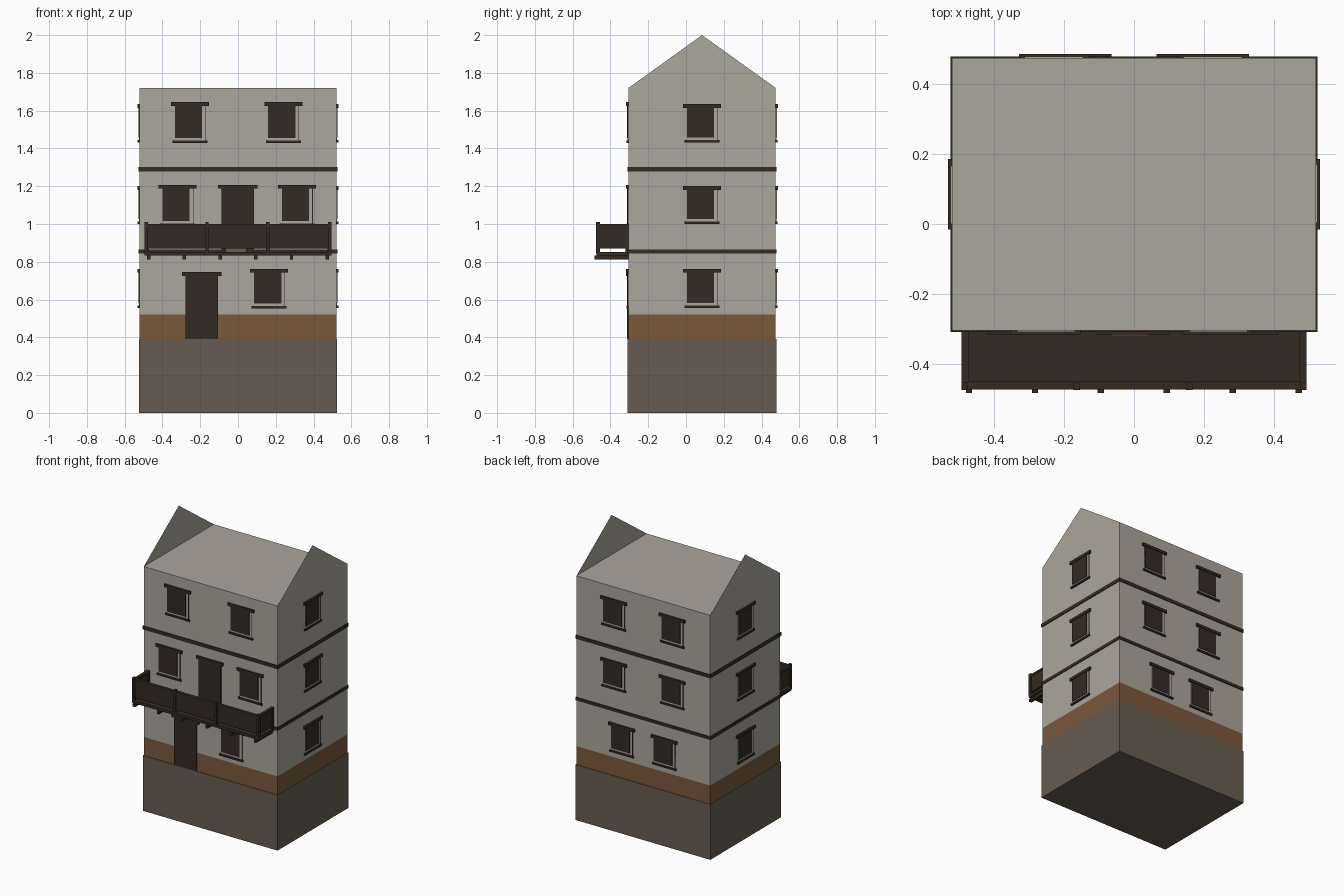
import bpy, bmesh
from mathutils import Matrix, Vector
from math import pi

if "Cube" in bpy.data.objects:
    bpy.data.objects.remove(bpy.data.objects["Cube"])


def material(name, rgb):
    m = bpy.data.materials.new(name)
    m.use_nodes = True
    m.diffuse_color = (*rgb, 1)
    bsdf = m.node_tree.nodes["Principled BSDF"]
    bsdf.inputs["Base Color"].default_value = (*rgb, 1)
    bsdf.inputs["Roughness"].default_value = 0.9
    return m


PLASTER = material("plaster", (0.41, 0.385, 0.325))
BROWN = material("brown_band", (0.195, 0.1, 0.044))
STONE = material("grey_stone", (0.133, 0.107, 0.08))
WOOD = material("dark_wood", (0.034, 0.024, 0.015))

X, FRONT, BACK = 0.521, -0.305, 0.475
MID = (FRONT + BACK) / 2
EAVE, RIDGE = 1.72, 2.0


def add_box(bm, lo, hi, matrix=Matrix()):
    lo, hi = Vector(lo), Vector(hi)
    scale = Matrix.Diagonal((*(hi - lo), 1))
    bmesh.ops.create_cube(bm, size=1, matrix=matrix @ Matrix.Translation((lo + hi) / 2) @ scale)


def finish(name, bm, mat):
    mesh = bpy.data.meshes.new(name)
    bm.to_mesh(mesh)
    bm.free()
    mesh.materials.append(mat)
    obj = bpy.data.objects.new(name, mesh)
    bpy.context.collection.objects.link(obj)
    return obj


def boxes(name, mat, spans, matrix=Matrix()):
    bm = bmesh.new()
    for lo, hi in spans:
        add_box(bm, lo, hi, matrix)
    return finish(name, bm, mat)


def slab(name, mat, z0, z1, grow=0.0):
    return boxes(name, mat, [((-X - grow, FRONT - grow, z0), (X + grow, BACK + grow, z1))])


# Main storeys
slab("stone_base", STONE, 0, 0.39, 0.004)
slab("brown_band", BROWN, 0.39, 0.52)
slab("upper_trim", WOOD, 1.278, 1.303, 0.005)
slab("lower_trim", WOOD, 0.844, 0.866, 0.005)

# Walls with a flat top and a thin gable at each end
bm = bmesh.new()
add_box(bm, (-X, FRONT, 0.52), (X, BACK, EAVE))
for side in (-1, 1):
    corners = [(FRONT, EAVE), (BACK, EAVE), (MID, RIDGE)][::side]
    bm.faces.new([bm.verts.new((side * X, y, z)) for y, z in corners])
finish("plaster_walls", bm, PLASTER)

# Wall frames: local x runs to the viewer's right, local -y points outwards
WALLS = {
    "front": Matrix.Translation((0, FRONT, 0)),
    "right": Matrix.Translation((X, MID, 0)) @ Matrix.Rotation(pi / 2, 4, "Z"),
    "back": Matrix.Translation((0, BACK, 0)) @ Matrix.Rotation(pi, 4, "Z"),
    "left": Matrix.Translation((-X, MID, 0)) @ Matrix.Rotation(-pi / 2, 4, "Z"),
}


def window(wall, c, sill, top):
    m = WALLS[wall]
    boxes(wall + "_window_frame", PLASTER,
          [((c - 0.08, -0.003, sill), (c + 0.084, 0.01, top))], m)
    boxes(wall + "_window", WOOD, [
        ((c - 0.08, -0.007, sill + 0.026), (c + 0.064, 0.01, top)),
        ((c - 0.101, -0.012, top - 0.02), (c + 0.101, 0.01, top)),
        ((c - 0.093, -0.01, sill), (c + 0.093, 0.01, sill + 0.013)),
        ((c + 0.081, -0.004, sill), (c + 0.084, 0.01, top)),
    ], m)


def door(name, c, bottom, top):
    boxes(name, WOOD, [
        ((c - 0.086, -0.008, bottom), (c + 0.086, 0.01, top)),
        ((c - 0.104, -0.012, top - 0.02), (c + 0.104, 0.01, top)),
    ], WALLS["front"])


# Windows and doors
STOREYS = [(0.556, 0.762), (1.0, 1.2), (1.432, 1.635)]
for storey, (sill, top) in enumerate(STOREYS):
    for wall in ("left", "right"):
        window(wall, 0, sill, top)
    for side in (-1, 1):
        window("back", side * (0.166 if storey == 0 else 0.228), sill, top)
window("front", 0.165, 0.552, 0.762)
for c in (-0.32, 0.312):
    window("front", c, 0.99, 1.207)
for c in (-0.254, 0.24):
    window("front", c, 1.43, 1.645)
door("front_door", -0.192, 0.39, 0.745)
door("balcony_door", -0.002, 0.85, 1.207)

# Balcony
BX, BY = 0.494, -0.474
boxes("balcony_floor", WOOD, [((-BX, BY, 0.833), (BX, FRONT, 0.853))])
boxes("balcony_joists", WOOD, [
    ((x - 0.009, -0.485, 0.813), (x + 0.009, FRONT, 0.834))
    for x in (-0.473 + 0.189 * i for i in range(6))])
panels = [((-BX, BY + 0.006, 0.87), (BX, BY + 0.016, 0.995)),
          ((-BX, BY, 0.985), (BX, BY + 0.023, 1.0))]
for s in (-1, 1):
    x0, x1 = sorted((s * BX, s * (BX - 0.02)))
    panels.append(((x0 + 0.005, BY, 0.87), (x1 - 0.005, FRONT, 0.995)))
    panels.append(((x0, BY, 0.985), (x1, FRONT, 1.0)))
    panels.append(((x0, FRONT - 0.014, 0.845), (x1, FRONT, 1.0)))
boxes("balcony_railing", WOOD, panels)
boxes("balcony_posts", WOOD, [
    ((x - 0.009, BY - 0.002, 0.845), (x + 0.009, BY + 0.02, 1.01))
    for x in (-0.485, -0.164, 0.158, 0.485)])
boxes("door_threshold", BROWN, [((-0.065, FRONT - 0.016, 0.853), (0.045, FRONT, 0.87))])
